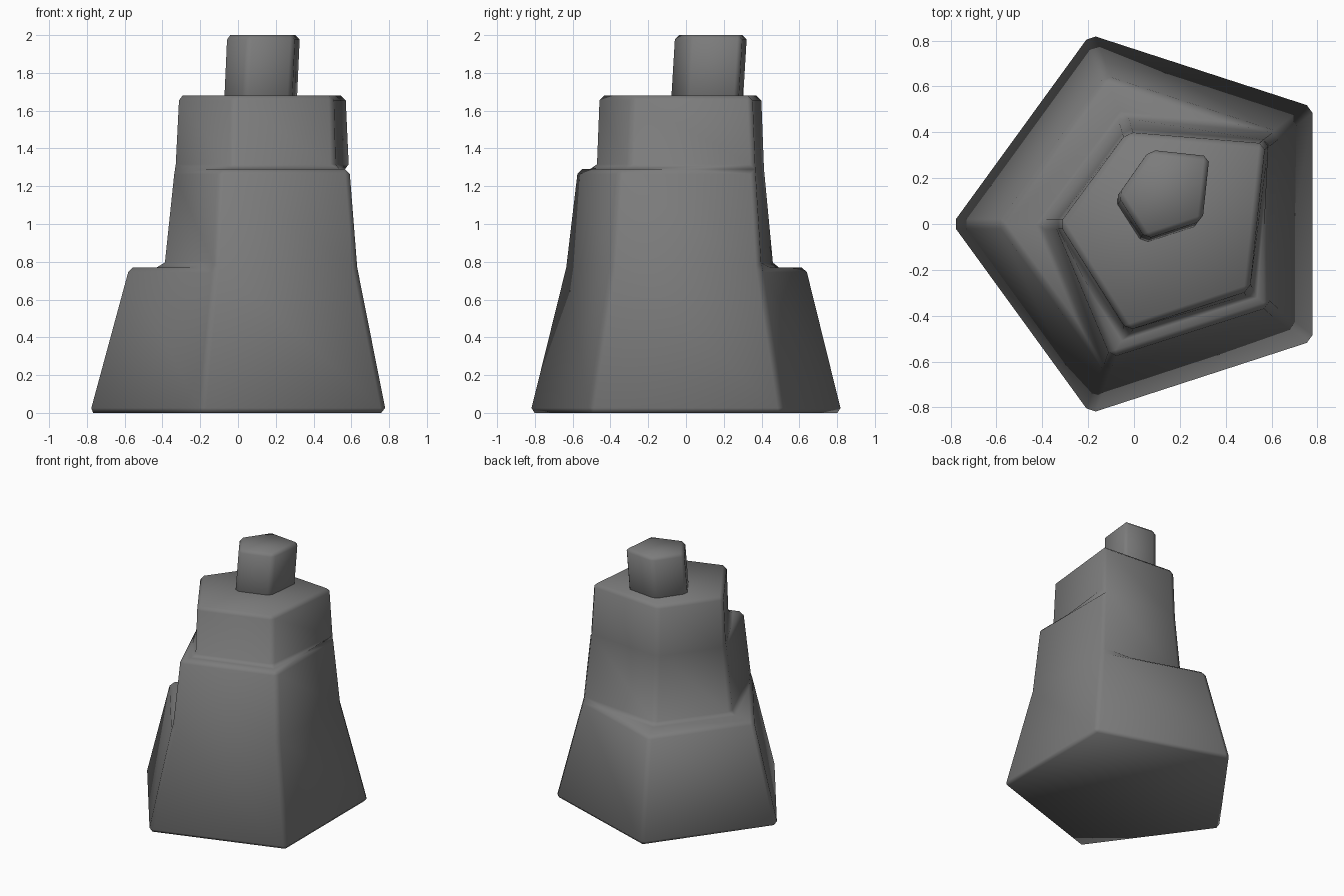
import bpy, bmesh, math

if "Cube" in bpy.data.objects:
    bpy.data.objects.remove(bpy.data.objects["Cube"])

grey = bpy.data.materials.new("dark_grey")
grey.diffuse_color = (0.2, 0.2, 0.2, 1)
grey.use_nodes = True
grey.node_tree.nodes["Principled BSDF"].inputs["Base Color"].default_value = grey.diffuse_color


def pentagon(radius, cx):
    """Regular five-sided ring, first corner towards -x, running clockwise from above."""
    return [(cx + radius * math.cos(math.pi - k * math.tau / 5),
             radius * math.sin(math.pi - k * math.tau / 5)) for k in range(5)]


def stack(name, rings, bevel):
    """Skin a closed stack of five-cornered rings; shared corners are merged."""
    bm = bmesh.new()
    loops = [[bm.verts.new((x, y, z)) for x, y in pts] for z, pts in rings]
    for low, high in zip(loops, loops[1:]):
        for i in range(5):
            j = (i + 1) % 5
            bm.faces.new((low[i], low[j], high[j], high[i]))
    bm.faces.new(loops[0])
    bm.faces.new(loops[-1])
    bmesh.ops.remove_doubles(bm, verts=bm.verts[:], dist=0.001)
    bmesh.ops.recalc_face_normals(bm, faces=bm.faces[:])
    for f in bm.faces:
        f.smooth = True
    mesh = bpy.data.meshes.new(name)
    bm.to_mesh(mesh)
    bm.free()
    mesh.materials.append(grey)
    ob = bpy.data.objects.new(name, mesh)
    bpy.context.collection.objects.link(ob)
    # Small chamfer on every real corner, leaving gentle slope changes alone
    mod = ob.modifiers.new("chamfer", 'BEVEL')
    mod.width = bevel
    mod.segments = 1
    mod.limit_method = 'ANGLE'
    mod.angle_limit = math.radians(30)
    mod.use_clamp_overlap = False
    return ob


# Corner order: left, back, back right, front right, front
base = pentagon(0.875, 0.076)
ledge = pentagon(0.675, 0.085)

# The lower ledge pulls in the left and back corners only
middle_bottom = [(-0.40, 0.0), (-0.05, 0.465)] + ledge[2:]
middle_top = [(-0.345, 0.0), (-0.035, 0.415), (0.59, 0.365), (0.59, -0.36), (-0.10, -0.58)]

# The upper ledge pulls in the front right and front corners only
upper_bottom = middle_top[:3] + [(0.515, -0.305), (-0.035, -0.48)]
upper_top = [(-0.325, 0.0), (-0.03, 0.40), (0.572, 0.35), (0.505, -0.29), (-0.03, -0.465)]

stack("stepped_body", [
    (0.0, base), (0.77, ledge),
    (0.77, middle_bottom), (1.29, middle_top),
    (1.29, upper_bottom), (1.68, upper_top)], 0.026)

# Slightly leaning block on the top
block_top = [(-0.07, 0.125), (0.07, 0.325), (0.33, 0.297), (0.30, 0.015), (0.052, -0.065)]
block_bottom = [(x - 0.018, y - 0.024) for x, y in block_top]
stack("top_block", [(1.6, block_bottom), (2.0, block_top)], 0.024)
